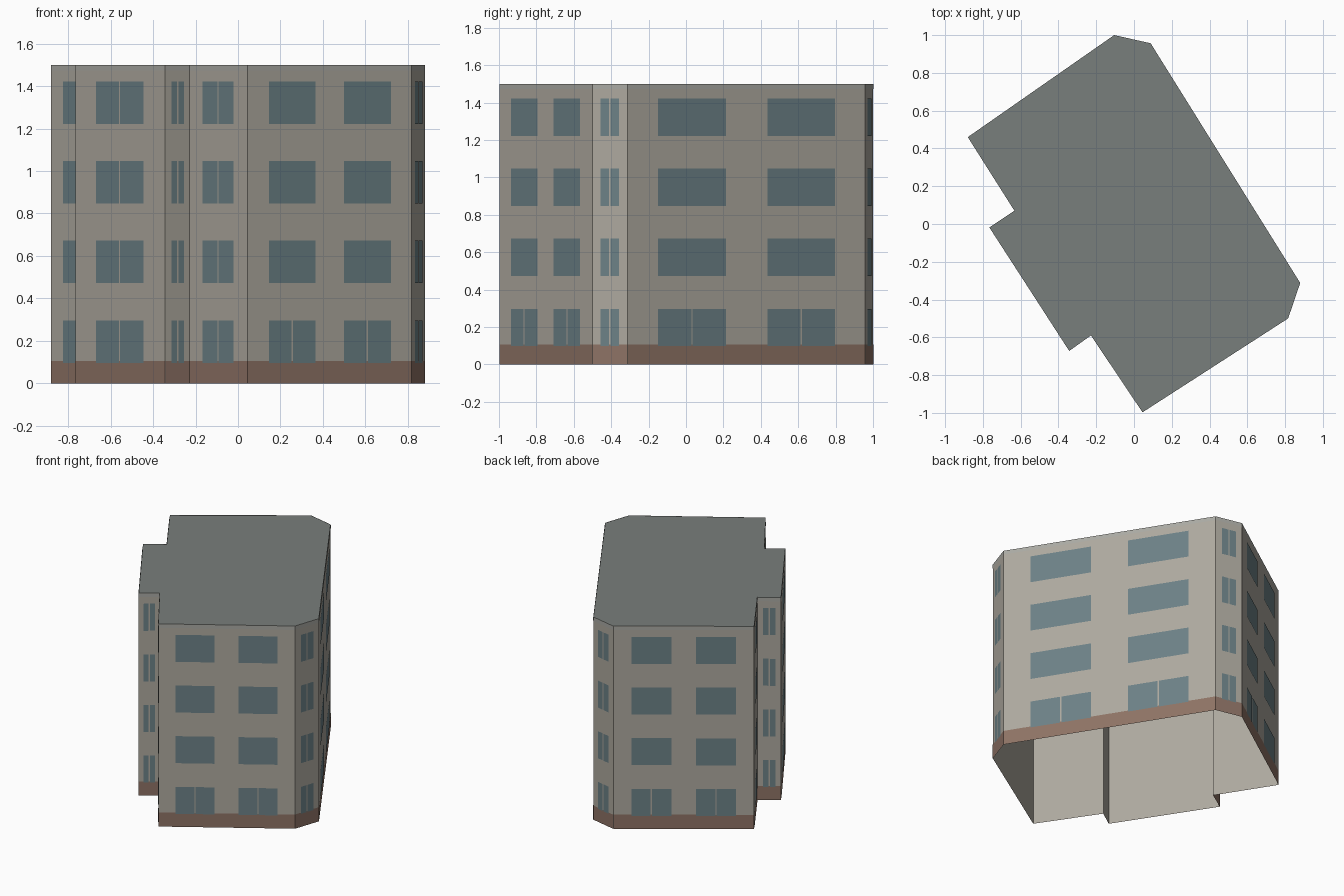
import bpy, bmesh
from mathutils import Vector

if "Cube" in bpy.data.objects:
    bpy.data.objects.remove(bpy.data.objects["Cube"])

H, BASE, TRIM = 1.5, 0.105, 0.028
FLOORS, PITCH, SILL, WIN_H = 4, 0.375, 0.097, 0.2

# Footprint corners, counter-clockwise, with window bays on the wall that follows
PLAN = [(0.045, -0.997, 2), (0.816, -0.50, 1), (0.88, -0.312, 2), (0.088, 0.957, 1),
        (-0.105, 1.0, 2), (-0.88, 0.46, 1), (-0.633, 0.07, 1), (-0.766, -0.018, 1),
        (-0.343, -0.672, 1), (-0.228, -0.59, 1)]
corners = [Vector((x, y, 0)) for x, y, _ in PLAN]
walls = [(corners[i], corners[(i + 1) % len(PLAN)], PLAN[i][2]) for i in range(len(PLAN))]


def material(name, rgb):
    m = bpy.data.materials.new(name)
    m.diffuse_color = (*rgb, 1)
    m.use_nodes = True
    m.node_tree.nodes["Principled BSDF"].inputs["Base Color"].default_value = m.diffuse_color
    return m


def finish(name, bm, mat):
    bmesh.ops.remove_doubles(bm, verts=bm.verts, dist=1e-5)
    me = bpy.data.meshes.new(name)
    bm.to_mesh(me)
    bm.free()
    me.materials.append(mat)
    ob = bpy.data.objects.new(name, me)
    bpy.context.collection.objects.link(ob)
    return ob


def panel(bm, a, b, s0, s1, z0, z1, off=0.0):
    """Upright rectangle on wall a-b, between distances s0 and s1 along it."""
    d = (b - a).normalized()
    n = Vector((d.y, -d.x, 0)) * off
    pts = [(s0, z0), (s1, z0), (s1, z1), (s0, z1)]
    bm.faces.new([bm.verts.new(a + d * s + n + Vector((0, 0, z))) for s, z in pts])


def band(name, z0, z1, mat, off=0.0):
    bm = bmesh.new()
    for a, b, _ in walls:
        panel(bm, a, b, 0, (b - a).length, z0, z1, off)
    return finish(name, bm, mat)


plaster = material("plaster", (0.42, 0.395, 0.345))
brick = material("brick", (0.27, 0.17, 0.13))
glass = material("glass", (0.15, 0.22, 0.24))
roofing = material("roofing", (0.19, 0.21, 0.20))
trim = material("trim", (0.40, 0.40, 0.37))

# Wall shell (open underneath), brick base and roof edge strip
band("walls", 0, H, plaster)
band("brick_base", 0, BASE, brick, 0.0015)
band("roof_edge", H - TRIM, H, trim, 0.0015)

# Flat roof
bm = bmesh.new()
bm.faces.new([bm.verts.new(c + Vector((0, 0, H))) for c in corners])
finish("roof", bm, roofing)

# Windows: one split pair on single-bay walls, two wide panes on long walls
bm = bmesh.new()
for a, b, bays in walls:
    length = (b - a).length
    width = length * (0.53 if bays == 1 else 0.285)
    centres = [0.5] if bays == 1 else [0.27, 0.73]
    for floor in range(FLOORS):
        z = SILL + floor * PITCH
        for c in centres:
            s0, s1, mid = c * length - width / 2, c * length + width / 2, c * length
            if bays == 1 or floor == 0:
                panel(bm, a, b, s0, mid - 0.004, z, z + WIN_H, 0.003)
                panel(bm, a, b, mid + 0.004, s1, z, z + WIN_H, 0.003)
            else:
                panel(bm, a, b, s0, s1, z, z + WIN_H, 0.003)
finish("windows", bm, glass)
